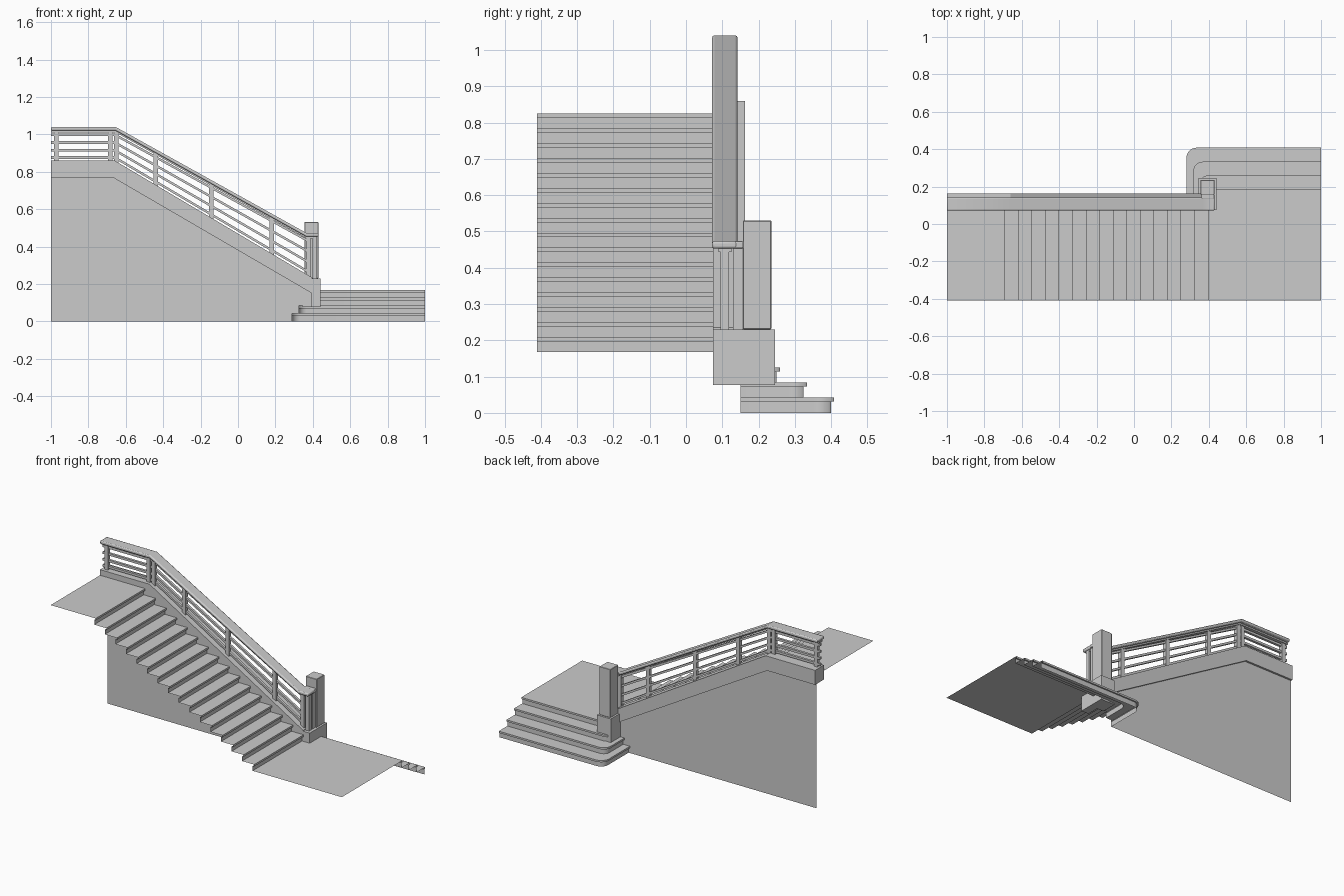
import bpy, bmesh, math
from mathutils import Vector

if "Cube" in bpy.data.objects:
    bpy.data.objects.remove(bpy.data.objects["Cube"])


def make_mesh(name, verts, faces, fix=True):
    me = bpy.data.meshes.new(name)
    me.from_pydata([tuple(v) for v in verts], [], faces)
    ob = bpy.data.objects.new(name, me)
    bpy.context.collection.objects.link(ob)
    if fix:
        bm = bmesh.new()
        bm.from_mesh(me)
        bmesh.ops.recalc_face_normals(bm, faces=bm.faces)
        bm.to_mesh(me)
        bm.free()
    return ob


def prism(name, pts, y0, y1):
    """Closed x-z outline extruded along y."""
    n = len(pts)
    v = [(x, y0, z) for x, z in pts] + [(x, y1, z) for x, z in pts]
    f = [tuple(range(n)), tuple(range(2 * n - 1, n - 1, -1))]
    f += [(i, i + n, (i + 1) % n + n, (i + 1) % n) for i in range(n)]
    return make_mesh(name, v, f)


def box(name, x0, x1, y0, y1, z0, z1):
    return prism(name, [(x0, z0), (x1, z0), (x1, z1), (x0, z1)], y0, y1)


def bevel(ob, w, seg=2):
    m = ob.modifiers.new("soft_edges", 'BEVEL')
    m.width, m.segments = w, seg
    m.limit_method = 'ANGLE'
    m.angle_limit = math.radians(50)


def band(name, top, thick, y0, y1):
    """Strip of constant vertical thickness following a top line."""
    return prism(name, top + [(x, z - thick) for x, z in reversed(top)], y0, y1)


# Main flight: open folded sheet with overhanging nosings, incl. both landings
N, RUN, RISE = 16, 0.0725, 0.0411
X0, ZT, NOSE, TH = -0.69, 0.825, 0.010, 0.012
prof = [(-1, ZT)]
for i in range(N):
    x, z = X0 + i * RUN, ZT - i * RISE
    prof += [(x, z), (x, z - TH), (x - NOSE, z - TH), (x - NOSE, z - RISE)]
ZL = ZT - N * RISE
n = len(prof)
make_mesh("main_flight",
          [(x, -0.41, z) for x, z in prof] + [(x, 0.08, z) for x, z in prof],
          [(i, i + 1, i + 1 + n, i + n) for i in range(n - 1)], False)
xl = prof[-1][0]
make_mesh("lower_landing", [(xl, -0.41, ZL), (1, -0.41, ZL), (1, 0.16, ZL), (xl, 0.16, ZL)],
          [(0, 1, 2, 3)], False)


# Rear entry steps: nosing profile lofted around a rounded corner
def plan(x, y, r, z):
    pts = [(x, 0.15, z)]
    for k in range(9):
        a = math.pi / 2 * k / 8
        pts.append((x + r - r * math.cos(a), y - r + r * math.sin(a), z))
    return pts + [(1, y, z)]


rows = []
levels = [(0.28, 0.408, 0.055), (0.317, 0.333, 0.05), (0.354, 0.259, 0.04), (0.391, 0.187, 0.03)]
h = ZL / 4
for i, (x, y, r) in enumerate(levels):
    for d, z in ((0.009, i * h), (0.009, (i + 1) * h - 0.011),
                 (0, (i + 1) * h - 0.011), (0, (i + 1) * h)):
        rows.append(plan(x + d, y - d, r - d, z))
rows.append([(max(p[0], 0.391), 0.15, ZL) for p in rows[-1]])   # top tread
m = len(rows[0])
make_mesh("entry_steps", [p for row in rows for p in row],
          [(j * m + i, j * m + m + i, j * m + m + i + 1, j * m + i + 1)
           for j in range(len(rows) - 1) for i in range(m - 1)], False)

# Side wall below the stringer, ending against the entry steps
wall = [(-1, 0), (0.29, 0), (0.29, h), (0.327, h), (0.327, 2 * h), (0.364, 2 * h),
        (0.364, 3 * h), (0.395, 3 * h), (0.395, 0.16), (-0.67, 0.775), (-1, 0.775)]
make_mesh("side_wall", [(x, 0.15, z) for x, z in wall], [tuple(reversed(range(len(wall))))], False)

# Stringer curb
prism("stringer", [(-1, 0.77), (-0.67, 0.77), (0.395, 0.15), (0.395, 0.235),
                   (-0.66, 0.86), (-1, 0.86)], 0.075, 0.162)

# Newel post with its L-shaped base
box("newel_base", 0.345, 0.44, 0.15, 0.245, 0.077, 0.23)
box("newel_base_front", 0.39, 0.44, 0.075, 0.15, 0.077, 0.23)
bevel(box("newel_post", 0.355, 0.43, 0.157, 0.235, 0.23, 0.53), 0.002, 1)

# Handrail and its return to the newel
rail = [(-1, 1.04), (-0.655, 1.04), (0.365, 0.473), (0.43, 0.473)]
bevel(band("handrail", rail, 0.02, 0.072, 0.142), 0.006)
bevel(box("handrail_return", 0.36, 0.43, 0.135, 0.158, 0.453, 0.473), 0.004)
band("handrail_underside", [(x, z - 0.02) for x, z in rail[:3]] + [(0.42, 0.453)], 0.009, 0.09, 0.125)


# Line heights for the infill
def curb_z(x):
    return 0.86 if x < -0.66 else 0.86 - (x + 0.66) * 0.592


def rail_z(x):
    return 1.02 if x < -0.655 else max(0.453, 1.02 - (x + 0.655) * 0.556)


# Infill bars
for k, t in enumerate((0.1, 0.34, 0.6, 0.86)):
    za = 0.86 + 0.16 * t + 0.007
    zb = 0.238 + 0.217 * t + 0.007
    band(f"infill_bar_{k + 1}", [(-1, za), (-0.658, za), (0.385, zb)], 0.014, 0.1, 0.115)

# Balusters
for k, x in enumerate((-0.973, -0.682, -0.65, -0.44, -0.142, 0.181, 0.375, 0.41)):
    a, b = x - 0.012, x + 0.012
    prism(f"baluster_{k + 1}", [(a, curb_z(a) - 0.01), (b, curb_z(b) - 0.01),
                                (b, rail_z(b)), (a, rail_z(a))], 0.095, 0.119)
box("newel_side_baluster", 0.398, 0.422, 0.13, 0.157, 0.22, 0.455)

for ob in list(bpy.data.objects):
    if ob.name in ("entry_steps", "handrail"):
        bpy.ops.object.select_all(action='DESELECT')
        ob.select_set(True)
        bpy.context.view_layer.objects.active = ob
        bpy.ops.object.shade_smooth_by_angle(angle=math.radians(30))
